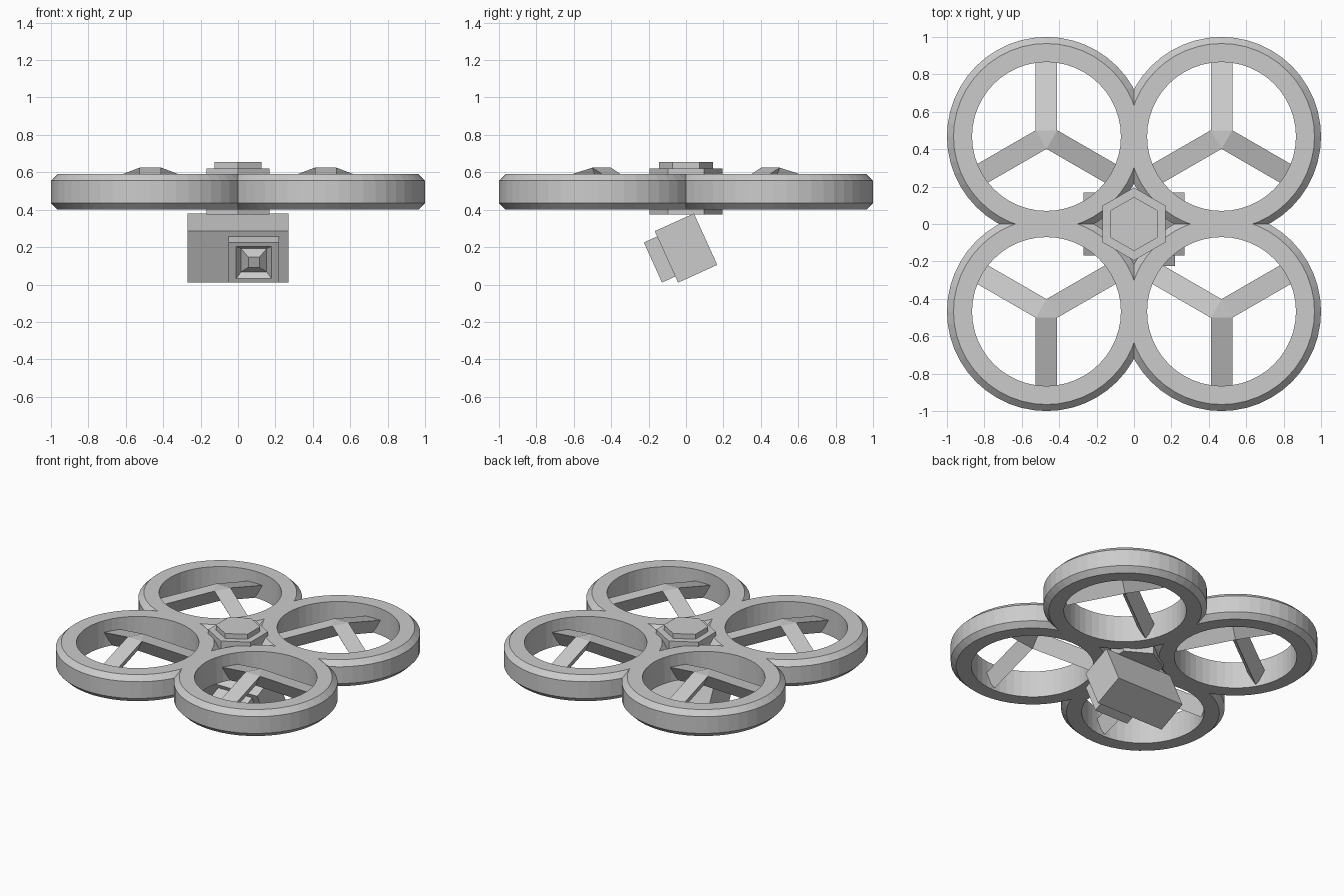
import bpy, bmesh, math
from mathutils import Matrix, Vector

if "Cube" in bpy.data.objects:
    bpy.data.objects.remove(bpy.data.objects["Cube"])

grey = bpy.data.materials.new("plain_grey")
grey.diffuse_color = (0.6, 0.6, 0.6, 1)
grey.use_nodes = True
grey.node_tree.nodes["Principled BSDF"].inputs["Base Color"].default_value = grey.diffuse_color


def finish(name, bm, matrix=None):
    if matrix:
        bm.transform(matrix)
    bmesh.ops.recalc_face_normals(bm, faces=bm.faces)
    me = bpy.data.meshes.new(name)
    bm.to_mesh(me)
    bm.free()
    me.materials.append(grey)
    ob = bpy.data.objects.new(name, me)
    bpy.context.collection.objects.link(ob)
    return ob


def duct_ring(name, cx, cy, segs=48):
    # chamfered rectangular profile revolved about the rotor axis
    profile = [(0.398, 0.40), (0.497, 0.40), (0.532, 0.435),
               (0.532, 0.555), (0.497, 0.59), (0.398, 0.59)]
    bm = bmesh.new()
    loops = []
    for i in range(segs):
        a = 2 * math.pi * i / segs
        loops.append([bm.verts.new((cx + r * math.cos(a), cy + r * math.sin(a), z))
                      for r, z in profile])
    n = len(profile)
    for i in range(segs):
        p, q = loops[i], loops[(i + 1) % segs]
        for k in range(n):
            bm.faces.new((p[k], q[k], q[(k + 1) % n], p[(k + 1) % n]))
    finish(name, bm)


def rotor(name, cx, cy, sy):
    # downward tetrahedron hub with its three sides extruded out and down
    side, top, length, slope = 0.115, 0.625, 0.385, 0.33
    rad, height = side / math.sqrt(3), side * 0.816
    bm = bmesh.new()
    corners = [bm.verts.new((rad * math.cos(a), rad * math.sin(a), top))
               for a in (math.radians(d) for d in (30, 150, 270))]
    tip = bm.verts.new((0, 0, top - height))
    bm.faces.new(corners)
    for i in range(3):
        a, b = corners[i], corners[(i + 1) % 3]
        out = (a.co + b.co) / 2
        out.z = 0
        move = out.normalized() * length + Vector((0, 0, -slope * length))
        base = [a, b, tip]
        end = [bm.verts.new(v.co + move) for v in base]
        for k in range(3):
            j = (k + 1) % 3
            bm.faces.new((base[k], base[j], end[j], end[k]))
        bm.faces.new(end)
    finish(name, bm, Matrix.Translation((cx, cy, 0)) @ Matrix.Diagonal((1, sy, 1, 1)))


def hex_plate(name, radius, z0, z1):
    bm = bmesh.new()
    bmesh.ops.create_cone(bm, cap_ends=True, segments=6, radius1=radius,
                          radius2=radius, depth=z1 - z0)
    # turn so that a corner points along y
    if max(v.co.y for v in bm.verts) < radius * 0.95:
        bm.transform(Matrix.Rotation(math.pi / 6, 4, 'Z'))
    finish(name, bm, Matrix.Translation((0, 0, (z0 + z1) / 2)))


def box(size, centre):
    bm = bmesh.new()
    bmesh.ops.create_cube(bm, size=1)
    bm.transform(Matrix.Translation(centre) @ Matrix.Diagonal((*size, 1)))
    return bm


# four ducted rotors
for sx, lr in ((-1, "left"), (1, "right")):
    for sy, fb in ((-1, "front"), (1, "back")):
        duct_ring(f"{fb}_{lr}_duct", 0.468 * sx, 0.468 * sy)
        rotor(f"{fb}_{lr}_rotor", 0.468 * sx, 0.468 * sy, sy)

# central hexagonal body and cap
hex_plate("body", 0.195, 0.375, 0.62)
hex_plate("body_cap", 0.145, 0.60, 0.655)

# camera tilted down towards the front
tilt = Matrix.Translation((0, 0, 0.195)) @ Matrix.Rotation(math.radians(24.4), 4, 'X')
finish("camera_box", box((0.54, 0.23, 0.302), (0, 0, 0)), tilt)

# lens housing with a tapered recess and a raised blunt pyramid inside it
bm = box((0.27, 0.08, 0.235), (0.085, -0.153, 0.0025))
bm.faces.ensure_lookup_table()
face = min(bm.faces, key=lambda f: f.calc_center_median().y)
for half, y in ((0.095, -0.193), (0.068, -0.163), (0.03, -0.19)):
    face = bmesh.ops.extrude_discrete_faces(bm, faces=[face])["faces"][0]
    c = face.calc_center_median()
    for v in face.verts:
        v.co = (c.x + math.copysign(half, v.co.x - c.x), y,
                c.z + math.copysign(half, v.co.z - c.z))
finish("lens_housing", bm, tilt)
